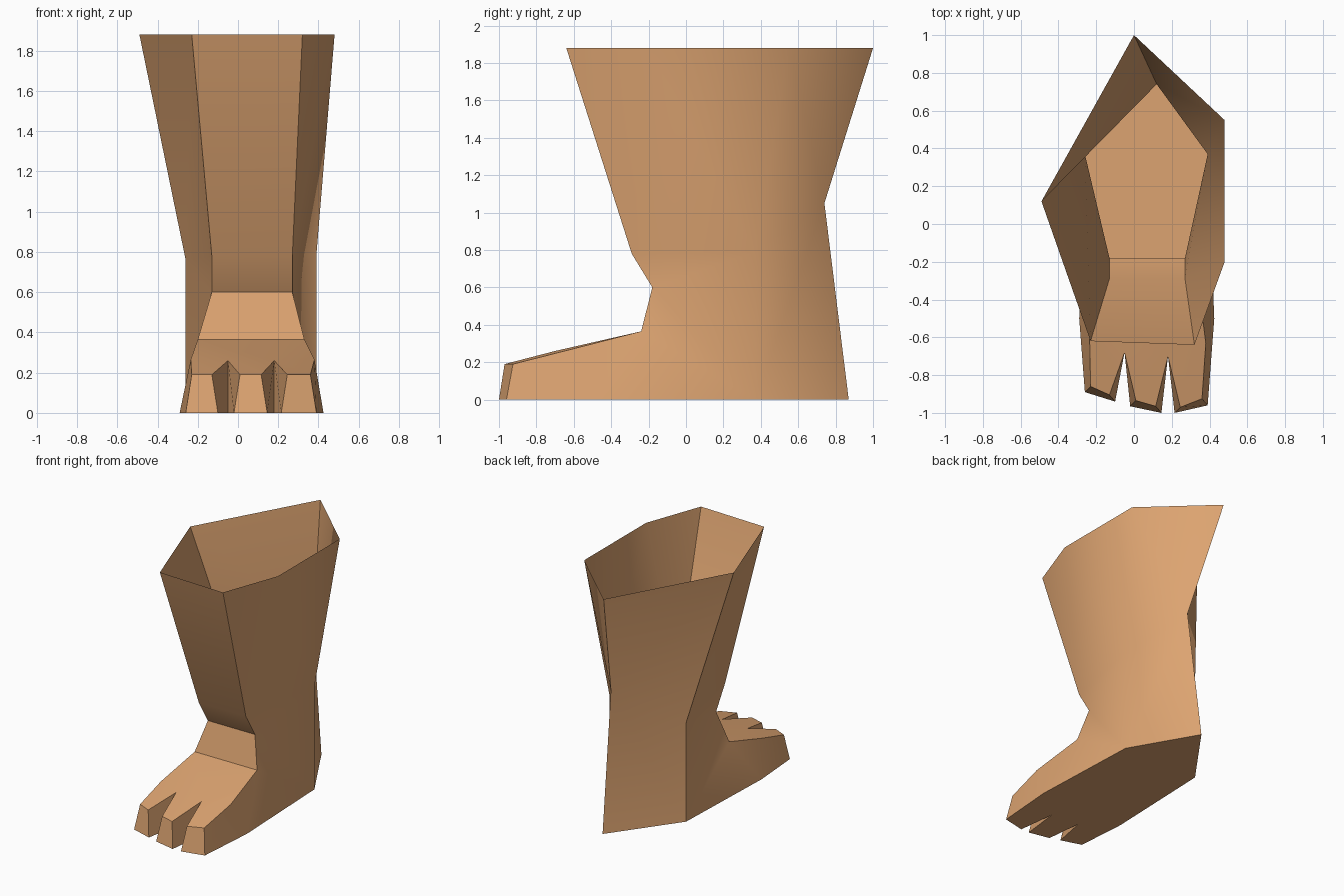
import bpy, bmesh, math

if "Cube" in bpy.data.objects:
    bpy.data.objects.remove(bpy.data.objects["Cube"])

skin = bpy.data.materials.new("tan skin")
skin.diffuse_color = (0.72, 0.37, 0.165, 1)
skin.use_nodes = True
skin.node_tree.nodes["Principled BSDF"].inputs["Base Color"].default_value = skin.diffuse_color

bm = bmesh.new()


def pts(*coords):
    return [bm.verts.new(c) for c in coords]


def face(*vs):
    return bm.faces.new(vs)


# Open rim at the top of the leg (back, then round by the right side)
rim = pts(*[(x, y, 1.88) for x, y in
            ((0, 1), (.48, .55), (.48, -.2), (.32, -.64), (-.23, -.62), (-.49, .12))])

# Ankle ring, shin crease, instep and heel
back, right, front_r, front_l, left = ankle = pts(
    (.12, .74, 1.05), (.39, .37, .79), (.27, -.29, .78), (-.13, -.29, .78), (-.26, .37, .76))
shin_r, shin_l = pts((.27, -.18, .6), (-.13, -.18, .6))
step_r, step_l = pts((.33, -.24, .365), (-.2, -.24, .365))
heel, heel_r, heel_l = pts((.1, .87, 0), (.39, .37, 0), (-.26, .37, 0))

# Leg: stitch rim to ankle ring
pairs = [(0, 0), (1, 0), (1, 1), (2, 1), (2, 2), (3, 2), (4, 3), (5, 4), (0, 0)]
for (a, b), (c, d) in zip(pairs, pairs[1:]):
    loop = [rim[a], ankle[b], ankle[d], rim[c]]
    face(*dict.fromkeys(loop))

# Knuckle row on top of the foot and matching row on the sole (left to right)
knuckle = pts((-.235, -.6, .265), (-.05, -.68, .26), (.18, -.70, .26), (.38, -.63, .265))
web = pts((-.29, -.5, 0), (-.05, -.68, 0), (.18, -.70, 0), (.425, -.5, 0))

# Heel and front of ankle
face(back, heel, heel_r, right)
face(back, left, heel_l, heel)
face(front_r, front_l, shin_l, shin_r)
face(shin_r, shin_l, step_l, step_r)

# Both sides of ankle and foot
for side, fr, sh, st, hl, kn, wb in (
        (right, front_r, shin_r, step_r, heel_r, knuckle[3], web[3]),
        (left, front_l, shin_l, step_l, heel_l, knuckle[0], web[0])):
    face(side, sh, fr)
    face(side, hl, sh)
    face(sh, hl, st)
    face(st, hl, wb)
    face(st, wb, kn)

# Top of the foot
face(step_l, knuckle[0], knuckle[1])
face(step_l, knuckle[1], knuckle[2], step_r)
face(step_r, knuckle[2], knuckle[3])

# Three toes: each tip tapers up from its sole edge
sole = [heel, heel_l]
tips = [(-.26, -.89, -.10, -.94), (-.02, -.965, .145, -1.0), (.215, -1.0, .39, -.96)]
for i, (xa, ya, xb, yb) in enumerate(tips):
    ba, bb, ta, tb = pts((xa, ya, 0), (xb, yb, 0),
                         (xa + .03, ya + .03, .19), (xb - .03, yb + .035, .19))
    ka, kb, wa, wb = knuckle[i], knuckle[i + 1], web[i], web[i + 1]
    face(ka, ta, tb, kb)
    face(ta, ba, bb, tb)
    face(ka, wa, ba, ta)
    face(kb, tb, bb, wb)
    sole += [wa, ba, bb]
sole += [web[3], heel_r]
face(*sole)

bmesh.ops.recalc_face_normals(bm, faces=bm.faces)
bmesh.ops.triangulate(bm, faces=[f for f in bm.faces if len(f.verts) > 4])

mesh = bpy.data.meshes.new("foot")
bm.to_mesh(mesh)
bm.free()
mesh.materials.append(skin)
foot = bpy.data.objects.new("foot", mesh)
bpy.context.collection.objects.link(foot)
bpy.context.view_layer.objects.active = foot
foot.select_set(True)
bpy.ops.object.shade_smooth_by_angle(angle=math.radians(45))
